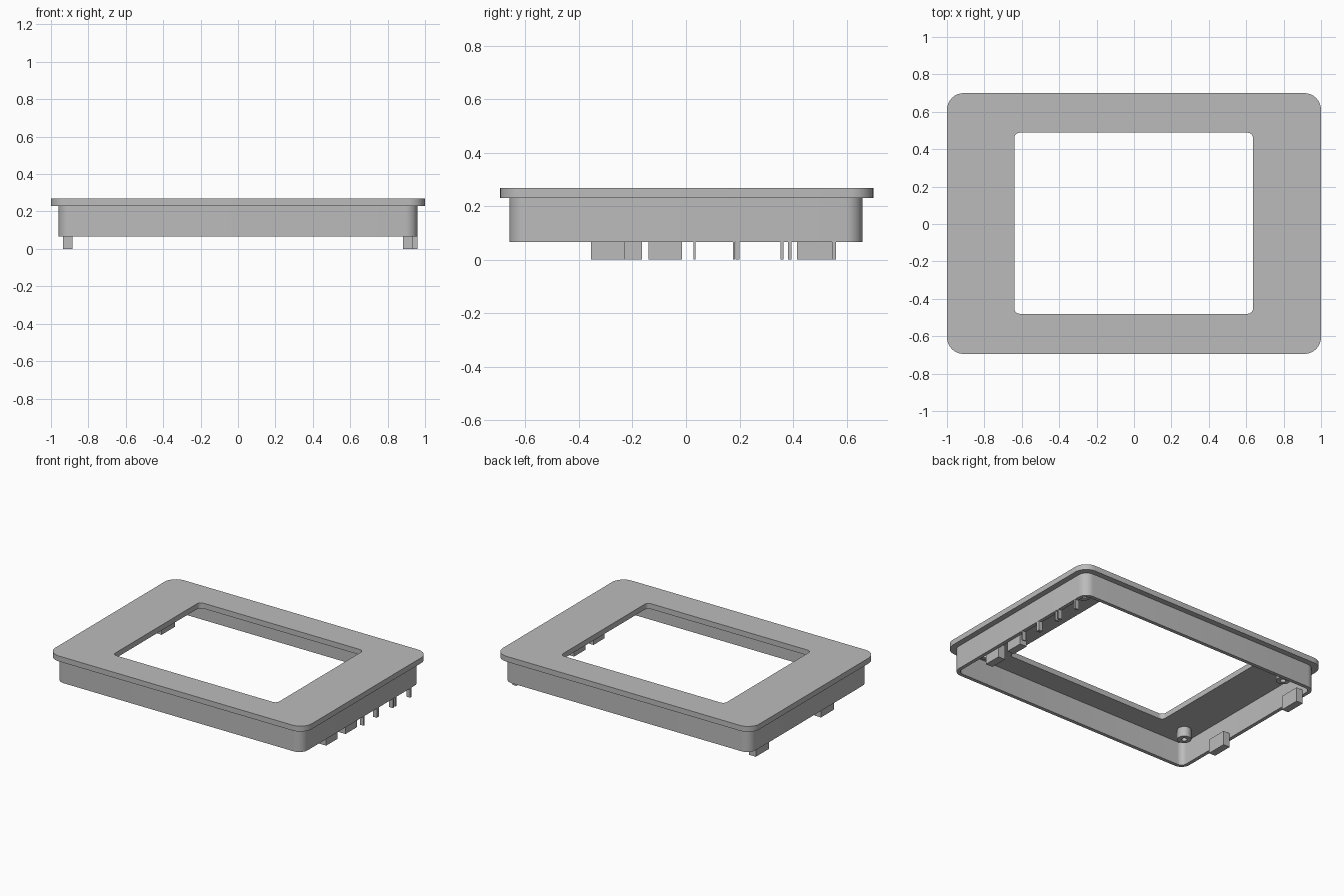
import bpy
import bmesh
from math import cos, sin, pi

cube = bpy.data.objects.get("Cube")
if cube:
    bpy.data.objects.remove(cube, do_unlink=True)

# Single grey plastic
GREY = (0.5, 0.5, 0.5, 1)
plastic = bpy.data.materials.new("grey_plastic")
plastic.use_nodes = True
plastic.diffuse_color = GREY
plastic.node_tree.nodes["Principled BSDF"].inputs["Base Color"].default_value = GREY


def finish(name, bm):
    bmesh.ops.remove_doubles(bm, verts=bm.verts, dist=1e-5)
    bmesh.ops.recalc_face_normals(bm, faces=bm.faces)
    mesh = bpy.data.meshes.new(name)
    bm.to_mesh(mesh)
    bm.free()
    mesh.materials.append(plastic)
    obj = bpy.data.objects.new(name, mesh)
    bpy.context.collection.objects.link(obj)
    bpy.ops.object.select_all(action="DESELECT")
    obj.select_set(True)
    bpy.context.view_layer.objects.active = obj
    bpy.ops.object.shade_smooth_by_angle()
    return obj


def rounded_outline(x0, x1, y0, y1, r, segments=8):
    """Counter-clockwise corners of a rounded rectangle."""
    centres = [(x1 - r, y1 - r), (x0 + r, y1 - r), (x0 + r, y0 + r), (x1 - r, y0 + r)]
    points = []
    for quarter, (cx, cy) in enumerate(centres):
        for i in range(segments + 1):
            a = (quarter + i / segments) * pi / 2
            points.append((cx + r * cos(a), cy + r * sin(a)))
    return points


def ring(name, outer, inner, z0, z1):
    """Solid between two matching outlines."""
    bm = bmesh.new()
    loops = [[bm.verts.new((x, y, z)) for x, y in outline]
             for outline, z in ((outer, z0), (outer, z1), (inner, z1), (inner, z0))]
    n = len(outer)
    for k in range(4):
        a, b = loops[k], loops[(k + 1) % 4]
        for i in range(n):
            j = (i + 1) % n
            bm.faces.new((a[i], a[j], b[j], b[i]))
    return finish(name, bm)


def box(name, x0, x1, y0, y1, z0, z1):
    bm = bmesh.new()
    bmesh.ops.create_cube(bm, size=1)
    for v in bm.verts:
        v.co = (x1 if v.co.x > 0 else x0, y1 if v.co.y > 0 else y0,
                z1 if v.co.z > 0 else z0)
    return finish(name, bm)


# Face plate with the window opening
ring("face_plate", rounded_outline(-1, 1, -0.695, 0.7, 0.09),
     rounded_outline(-0.64, 0.637, -0.48, 0.488, 0.03), 0.23, 0.268)

# Skirt wall beneath the plate
ring("skirt_wall", rounded_outline(-0.96, 0.96, -0.66, 0.66, 0.065),
     rounded_outline(-0.935, 0.935, -0.635, 0.635, 0.04), 0.066, 0.23)

# Hollow screw bosses
for side, x in (("left", 0.83), ("right", -0.83)):
    for end, y in (("front", -0.49), ("back", 0.49)):
        outlines = [rounded_outline(x - r, x + r, y - r, y + r, r) for r in (0.045, 0.018)]
        ring(f"screw_boss_{side}_{end}", *outlines, 0.16, 0.23)

# Wide clips along the inside of the end walls
for i, (y0, y1) in enumerate(((-0.355, -0.23), (-0.14, -0.015))):
    box(f"left_clip_{i + 1}", 0.882, 0.936, y0, y1, 0, 0.1)
for i, (y0, y1) in enumerate(((-0.31, -0.165), (0.415, 0.56))):
    box(f"right_clip_{i + 1}", -0.936, -0.885, y0, y1, 0, 0.1)

# Thin pins under the left wall
pins = ((0.028, 0.036), (0.175, 0.183), (0.185, 0.2), (0.354, 0.365),
        (0.381, 0.395), (0.546, 0.56))
for i, (y0, y1) in enumerate(pins):
    box(f"left_pin_{i + 1}", 0.93, 0.959, y0, y1, 0, 0.09)
